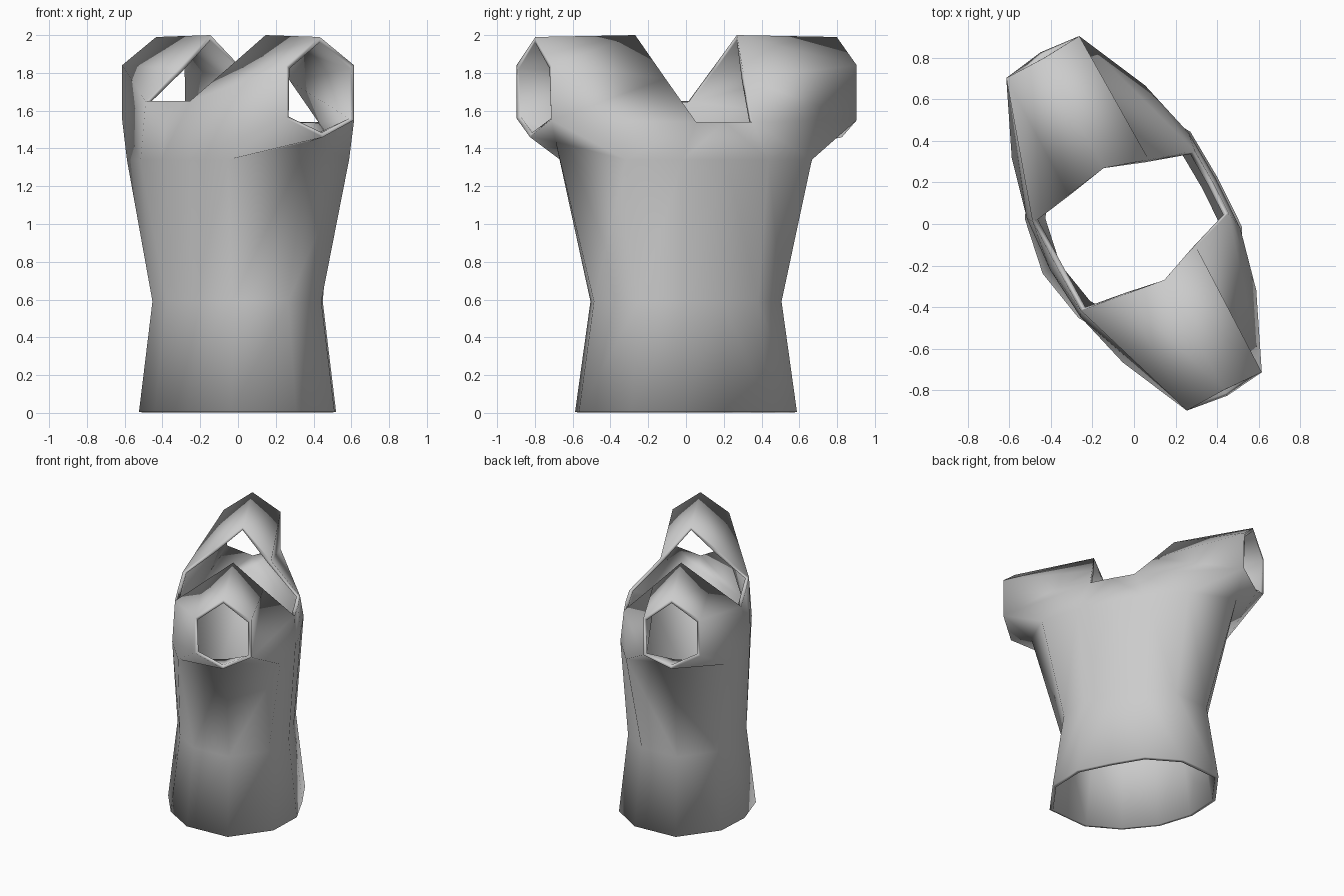
import bpy, bmesh, math

if "Cube" in bpy.data.objects:
    bpy.data.objects.remove(bpy.data.objects["Cube"])

bm = bmesh.new()


def ring(points):
    return [bm.verts.new(p) for p in points]


def bridge(a, b):
    for i in range(len(a) - 1):
        bm.faces.new((a[i], a[i + 1], b[i + 1], b[i]))


# Half outline of the torso, back centre -> side -> front centre
hem_outline = [(0, -.50), (.27, -.45), (.50, -.31), (.645, 0), (.50, .31), (.26, .45), (0, .46)]
hem = ring([(x, y, 0.005) for x, y in hem_outline])
waist = ring([(x * .86, y * .865, .59) for x, y in hem_outline])
chest = ring([(0, -.46, 1.34), (.27, -.44, 1.34), (.56, -.365, 1.34), (.785, 0, 1.435),
              (.56, .365, 1.34), (.26, .44, 1.34), (0, .45, 1.34)])
bridge(hem, waist)
bridge(waist, chest)

# Neckline from back centre over the shoulder to front centre
neck = ring([(0, -.425, 1.65), (.245, -.423, 1.65), (.275, -.21, 1.825), (.306, 0, 2.0),
             (.238, .21, 1.77), (.17, .425, 1.54), (0, .43, 1.54)])
# Six-sided cuff, starting at the lower back corner
cuff = ring([(.91, -.205, 1.56), (.91, -.205, 1.84), (.908, 0, 1.99),
             (.92, .20, 1.84), (.92, .20, 1.55), (.94, 0, 1.46)])

# Centre strips, shoulder panels and underarm
bridge(chest[:2], neck[:2])
bridge(chest[5:], neck[5:])
bridge(neck[1:6], cuff[:5])
for quad in ((chest[1], chest[2], cuff[0], neck[1]),
             (chest[2], chest[3], cuff[5], cuff[0]),
             (chest[3], chest[4], cuff[4], cuff[5]),
             (chest[4], chest[5], neck[5], cuff[4])):
    bm.faces.new(quad)

# Make all normals point outward
bmesh.ops.recalc_face_normals(bm, faces=bm.faces)
bm.normal_update()
if sum(f.normal.dot(f.calc_center_median()) * f.calc_area() for f in hem[3].link_faces) < 0:
    bmesh.ops.reverse_faces(bm, faces=bm.faces)

mesh = bpy.data.meshes.new("shirt")
bm.to_mesh(mesh)
bm.free()
shirt = bpy.data.objects.new("shirt", mesh)
bpy.context.collection.objects.link(shirt)
shirt.rotation_euler.z = math.radians(-61.5)

# Other half and cloth thickness
mirror = shirt.modifiers.new("mirror", 'MIRROR')
mirror.use_clip = True
solid = shirt.modifiers.new("thickness", 'SOLIDIFY')
solid.thickness = .028
solid.offset = -1

bpy.context.view_layer.objects.active = shirt
shirt.select_set(True)
bpy.ops.object.shade_smooth_by_angle(angle=math.radians(60))
